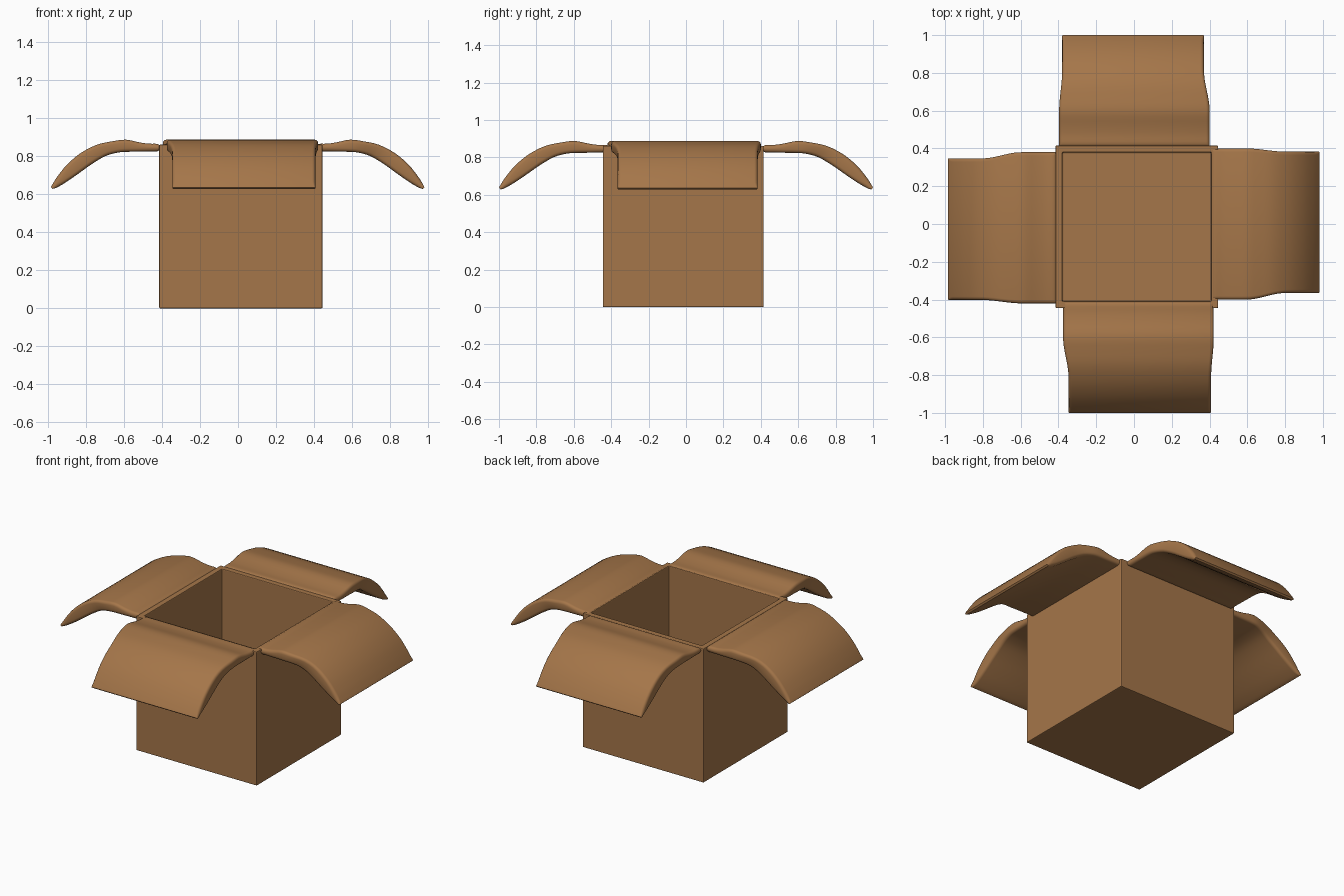
import bpy, bmesh, math
from mathutils import Vector

if "Cube" in bpy.data.objects:
    bpy.data.objects.remove(bpy.data.objects["Cube"])

mat = bpy.data.materials.new("cardboard brown")
mat.diffuse_color = (0.376, 0.181, 0.067, 1)
mat.use_nodes = True
mat.node_tree.nodes["Principled BSDF"].inputs["Base Color"].default_value = mat.diffuse_color


def make_object(name, bm):
    bmesh.ops.recalc_face_normals(bm, faces=bm.faces[:])
    mesh = bpy.data.meshes.new(name)
    bm.to_mesh(mesh)
    bm.free()
    mesh.materials.append(mat)
    ob = bpy.data.objects.new(name, mesh)
    bpy.context.collection.objects.link(ob)
    return ob


def smooth(ob, angle):
    bpy.ops.object.select_all(action='DESELECT')
    ob.select_set(True)
    bpy.context.view_layer.objects.active = ob
    bpy.ops.object.shade_smooth_by_angle(angle=math.radians(angle))


# Open box: outer shell, rim and inner cavity as stacked square rings
bm = bmesh.new()
X0, X1, Y0, Y1, WALL = -0.415, 0.445, -0.445, 0.415, 0.036


def square(inset, z):
    a, b, c, d = X0 + inset, X1 - inset, Y0 + inset, Y1 - inset
    return [bm.verts.new(p) for p in ((a, c, z), (b, c, z), (b, d, z), (a, d, z))]


rings = [square(0, 0), square(0, 0.862), square(WALL, 0.862), square(WALL, 0.035)]
for r, s in zip(rings, rings[1:]):
    for i in range(4):
        j = (i + 1) % 4
        bm.faces.new((r[i], r[j], s[j], s[i]))
bm.faces.new(rings[0])
bm.faces.new(rings[-1])
box = make_object("box_body", bm)
bev = box.modifiers.new("soft edges", 'BEVEL')
bev.width, bev.segments = 0.005, 2

# Flap profile stations: top (outward, z) and bottom (outward, z)
STATIONS = [
    (0.412, 0.856, 0.412, 0.836), (0.425, 0.866, 0.425, 0.827),
    (0.47, 0.867, 0.47, 0.826), (0.52, 0.874, 0.52, 0.825),
    (0.59, 0.888, 0.59, 0.824), (0.66, 0.880, 0.64, 0.819),
    (0.745, 0.861, 0.70, 0.801), (0.83, 0.817, 0.77, 0.760),
    (0.90, 0.758, 0.84, 0.710), (0.95, 0.697, 0.905, 0.665),
    (0.977, 0.655, 0.955, 0.636), (0.986, 0.637, 0.977, 0.629)]


def spline(points, steps):
    # Catmull-Rom interpolation through the stations
    out = []
    pts = [Vector(p) for p in points]
    for i in range(len(pts) - 1):
        a, b = pts[max(i - 1, 0)], pts[i]
        c, d = pts[i + 1], pts[min(i + 2, len(pts) - 1)]
        for k in range(steps):
            t = k / steps
            out.append(0.5 * (2 * b + (c - a) * t + (2 * a - 5 * b + 4 * c - d) * t * t
                              + (3 * b - a - 3 * c + d) * t ** 3))
    out.append(pts[-1])
    return out


def flap(name, axis, sign, reach, root, tip):
    bm = bmesh.new()
    prev = None
    for ut, zt, ub, zb in spline(STATIONS, 3):
        top, bot = Vector((ut, zt)), Vector((ub, zb))
        t = min(max((ut - 0.6) / 0.22, 0), 1)
        t = t * t * (3 - 2 * t)
        lo, hi = (root[k] + (tip[k] - root[k]) * t for k in (0, 1))
        thick = (top - bot).length
        r = min(0.018, thick * 0.45)
        ring = []
        # rounded rectangle: side position and height fraction
        for cv, ch, a0 in ((hi - r, thick - r, 0), (lo + r, thick - r, 90),
                           (lo + r, r, 180), (hi - r, r, 270)):
            for k in range(4):
                a = math.radians(a0 + 30 * k)
                v = cv + r * math.cos(a)
                p = bot.lerp(top, (ch + r * math.sin(a)) / thick)
                u = sign * (0.412 + (p.x - 0.412) * (reach - 0.412) / 0.574)
                co = (u, v, p.y) if axis == 'x' else (v, u, p.y)
                ring.append(bm.verts.new(co))
        n = len(ring)
        if prev:
            for i in range(n):
                j = (i + 1) % n
                bm.faces.new((prev[i], prev[j], ring[j], ring[i]))
        else:
            bm.faces.new(ring)
        prev = ring
    bm.faces.new(prev)
    smooth(make_object(name, bm), 40)


# Four drooping flaps, each slightly tapered towards its tip
flap("right_flap", 'x', 1, 0.982, (-0.40, 0.40), (-0.365, 0.383))
flap("left_flap", 'x', -1, 0.985, (-0.42, 0.38), (-0.402, 0.347))
flap("back_flap", 'y', 1, 1.0, (-0.396, 0.40), (-0.38, 0.37))
flap("front_flap", 'y', -1, 1.0, (-0.375, 0.422), (-0.346, 0.408))
